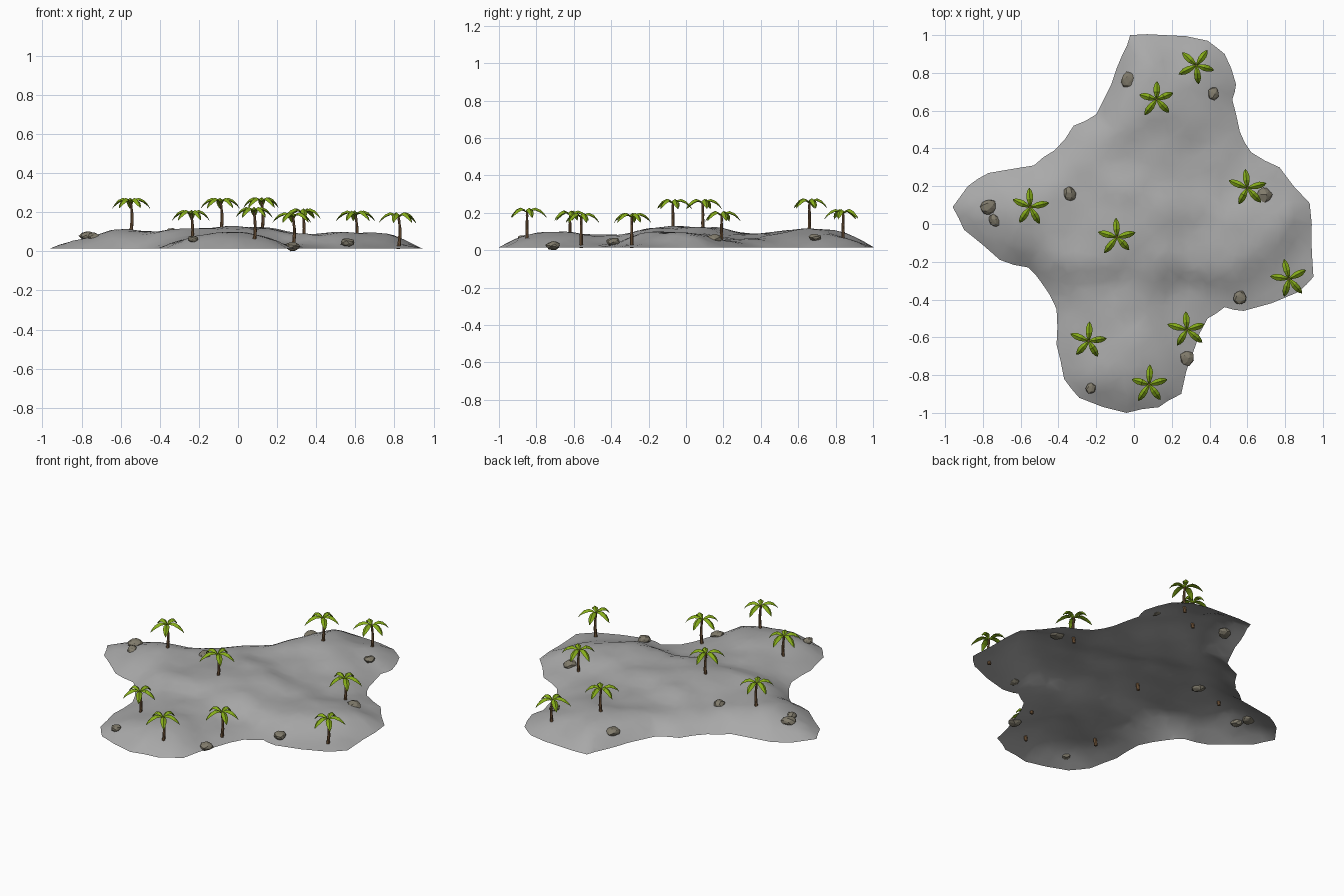
import bpy, bmesh, math, random
from mathutils import Vector, Matrix, noise
from mathutils.geometry import delaunay_2d_cdt, intersect_point_line

random.seed(4)
if "Cube" in bpy.data.objects:
    bpy.data.objects.remove(bpy.data.objects["Cube"])


def material(name, colour):
    mat = bpy.data.materials.new(name)
    mat.use_nodes = True
    mat.diffuse_color = (*colour, 1)
    for node in mat.node_tree.nodes:
        if node.type == "BSDF_PRINCIPLED":
            node.inputs["Base Color"].default_value = (*colour, 1)
            node.inputs["Roughness"].default_value = 0.9
    return mat


GROUND = material("grey ground", (0.4, 0.4, 0.4))
STONE = material("warm stone", (0.22, 0.2, 0.15))
BARK = material("brown bark", (0.2, 0.11, 0.05))
LEAF = material("palm green", (0.24, 0.42, 0.01))


def add_object(name, bm, materials, smooth=False):
    mesh = bpy.data.meshes.new(name)
    bm.to_mesh(mesh)
    bm.free()
    for mat in materials:
        mesh.materials.append(mat)
    for poly in mesh.polygons:
        poly.use_smooth = smooth
    obj = bpy.data.objects.new(name, mesh)
    bpy.context.collection.objects.link(obj)
    return obj


# Shoreline of the island, clockwise from the north
SHORE = [Vector(p) for p in [
    (-.02, 1), (.16, 1), (.39, .97), (.48, .9), (.54, .74), (.52, .66), (.56, .49),
    (.62, .38), (.77, .3), (.93, .11), (.94, -.11), (.95, -.28), (.87, -.36),
    (.58, -.46), (.48, -.44), (.39, -.5), (.32, -.66), (.25, -.9), (.13, -.97),
    (-.04, -1), (-.29, -.92), (-.37, -.82), (-.41, -.64), (-.41, -.45), (-.49, -.31),
    (-.56, -.23), (-.71, -.19), (-.9, -.03), (-.96, .09), (-.88, .2), (-.77, .27),
    (-.53, .31), (-.42, .39), (-.32, .52), (-.2, .58), (-.12, .74), (-.06, .9)]]
SHORE_EDGES = list(zip(SHORE, SHORE[1:] + SHORE[:1]))

# Hills, saddles and hollows: x, y, height
HILLS = [(-.8, .08, .075), (-.55, .08, .118), (-.35, .12, .09), (-.09, -.07, .122),
         (.06, .02, .128), (.12, .64, .122), (.33, .84, .07), (.12, .4, .085),
         (.62, -.04, .108), (.38, 0, .085), (.6, .2, .05), (.82, -.29, .035),
         (-.02, -.72, .118), (-.08, -.42, .08), (.28, -.56, .035),
         (-.24, -.62, .065), (.08, -.85, .07), (.35, .35, .06)]


def shore_distance(p):
    best = 9
    for a, b in SHORE_EDGES:
        near, t = intersect_point_line(p, a, b)
        near = a.lerp(b, min(max(t, 0), 1))
        best = min(best, (p - Vector(near[:2])).length)
    return best


def inside(p):
    hit = False
    for a, b in SHORE_EDGES:
        if (a.y > p.y) != (b.y > p.y):
            if p.x < a.x + (p.y - a.y) / (b.y - a.y) * (b.x - a.x):
                hit = not hit
    return hit


def ground_height(p):
    total = weight = 0
    for x, y, h in HILLS:
        w = math.exp(-((p.x - x) ** 2 + (p.y - y) ** 2) / .03) + 1e-9
        total += w * h
        weight += w
    t = min(shore_distance(p) / .22, 1)
    rise = 1 - (1 - t) ** 2
    rough = .012 * noise.noise(Vector((p.x * 7, p.y * 7, 2)))
    return .015 + rise * (total / weight - .015 + rough)


# Island: an open sheet of irregular triangles
points = []
for a, b in SHORE_EDGES:
    side = Vector((b.y - a.y, a.x - b.x)) * random.uniform(-.05, .05)
    points += [a.copy(), a.lerp(b, .5) + side]
count = len(points)
STEP = .05
for i in range(-20, 21):
    for j in range(-20, 21):
        p = Vector((i + random.uniform(-.4, .4), j + random.uniform(-.4, .4))) * STEP
        if inside(p) and shore_distance(p) > STEP * .5:
            points.append(p)
rim = [(i, (i + 1) % count) for i in range(count)]
verts, _, faces, *_ = delaunay_2d_cdt(points, rim, [list(range(count))], 1, 1e-5)
bm = bmesh.new()
ground = [bm.verts.new((v.x, v.y, ground_height(v) if i >= count else .015))
          for i, v in enumerate(verts)]
for face in faces:
    bm.faces.new([ground[i] for i in face])
for face in bm.faces:
    face.normal_update()
    if face.normal.z < 0:
        face.normal_flip()
add_object("island_ground", bm, [GROUND], True)


# Boulders: faceted hulls of points scattered on a squashed ball
def boulder(name, x, y, z, size):
    bm = bmesh.new()
    n = 26
    for i in range(n):
        h = 1 - 2 * (i + .5) / n
        r, turn = math.sqrt(1 - h * h), i * 2.4
        k = size * random.uniform(.85, 1.1)
        bm.verts.new((r * math.cos(turn) * k * .9, r * math.sin(turn) * k, h * k * .58))
    bmesh.ops.convex_hull(bm, input=bm.verts)
    bmesh.ops.delete(bm, geom=[v for v in bm.verts if not v.link_faces], context="VERTS")
    bmesh.ops.recalc_face_normals(bm, faces=bm.faces)
    obj = add_object(name, bm, [STONE])
    obj.location = (x, y, z)
    obj.rotation_euler.z = random.uniform(-.6, .6)


BOULDERS = [(-.03, .76, .07, .045), (.42, .69, .068, .034), (-.77, .09, .078, .045),
            (-.74, .02, .075, .036), (-.34, .16, .095, .041), (.69, .15, .06, .045),
            (.56, -.39, .045, .04), (.28, -.71, .024, .042), (-.23, -.87, .064, .032)]
for n, spec in enumerate(BOULDERS):
    boulder(f"boulder_{n + 1}", *spec)


# Palms: ringed trunk and five arching folded leaves
def build_trunk(bm):
    sides, rings = 7, 9
    loops = []
    for i in range(rings):
        t = i / (rings - 1)
        r = .0095 - .004 * t + (.001 if i % 2 else 0)
        bend = .008 * math.sin(t * math.pi)
        loops.append([bm.verts.new((bend + r * math.cos(k * math.tau / sides),
                                    r * math.sin(k * math.tau / sides), .168 * t))
                      for k in range(sides)])
    for low, high in zip(loops, loops[1:]):
        for k in range(sides):
            m = (k + 1) % sides
            bm.faces.new((low[k], low[m], high[m], high[k]))
    bm.faces.new(loops[0][::-1])
    bm.faces.new(loops[-1])


def build_leaf(bm, angle, length):
    # Stations along the leaf: reach, lift, half width
    spine = [(0, 0, .003), (.18, .016, .01), (.42, .024, .017),
             (.68, .013, .017), (.88, -.008, .01), (1, -.028, .001)]
    turn = Matrix.Rotation(angle, 3, "Z")
    rows = []
    for reach, lift, wide in spine:
        rows.append([bm.verts.new(turn @ Vector((reach * length, s * wide,
                                                 .163 + lift - abs(s) * wide * .75)))
                     for s in (-1, 0, 1)])
    # Underside keel gives each leaf some body
    keel = [bm.verts.new(row[1].co - Vector((0, 0, .75 * w[2] + .002)))
            for row, w in zip(rows, spine)]
    for i in range(len(rows) - 1):
        a, b = rows[i], rows[i + 1]
        quads = [(a[0], b[0], b[1], a[1]), (a[1], b[1], b[2], a[2]),
                 (a[2], b[2], keel[i + 1], keel[i]), (keel[i], keel[i + 1], b[0], a[0])]
        for quad in quads:
            bm.faces.new(quad).material_index = 1


def palm(name, x, y, top, turn):
    bm = bmesh.new()
    build_trunk(bm)
    for k in range(5):
        angle = math.radians(turn + 72 * k + random.uniform(-9, 9))
        build_leaf(bm, angle, random.uniform(.092, .108))
    obj = add_object(name, bm, [BARK, LEAF])
    obj.location = (x, y, top - .19)


PALMS = [(.33, .84, .223, -15), (.12, .66, .28, 24), (.6, .19, .212, 20),
         (-.55, .09, .277, 17), (-.09, -.07, .277, 17), (.82, -.29, .203, 30),
         (.28, -.56, .203, 25), (-.24, -.62, .215, 14), (.08, -.85, .23, 16)]
for n, spec in enumerate(PALMS):
    palm(f"palm_tree_{n + 1}", *spec)
